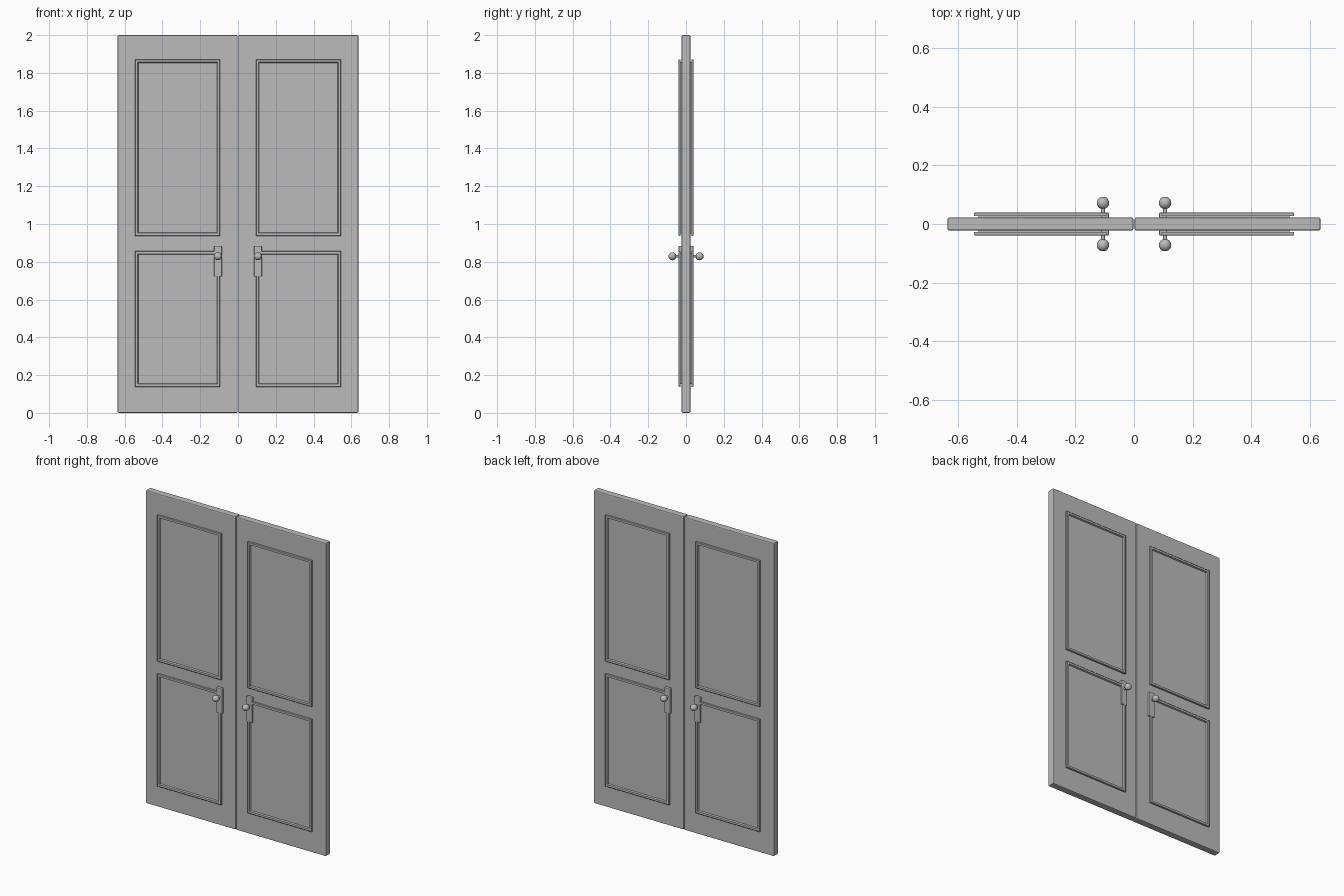
import bpy, math

if "Cube" in bpy.data.objects:
    bpy.data.objects.remove(bpy.data.objects["Cube"])

grey = bpy.data.materials.new("painted grey")
grey.diffuse_color = (0.5, 0.5, 0.5, 1)
grey.use_nodes = True
grey.node_tree.nodes["Principled BSDF"].inputs["Base Color"].default_value = grey.diffuse_color


def finish(ob, name, bevel=0.0, segments=2):
    ob.name = name
    ob.data.materials.append(grey)
    if bevel:
        m = ob.modifiers.new("bevel", "BEVEL")
        m.width = bevel
        m.segments = segments
    return ob


def box(name, x, y, z, bevel=0.0):
    """Box from (min, max) pairs, in any order."""
    x, y, z = sorted(x), sorted(y), sorted(z)
    verts = [(a, b, c) for a in x for b in y for c in z]
    faces = [(0, 1, 3, 2), (4, 6, 7, 5), (0, 4, 5, 1),
             (2, 3, 7, 6), (0, 2, 6, 4), (1, 5, 7, 3)]
    me = bpy.data.meshes.new(name)
    me.from_pydata(verts, [], faces)
    ob = bpy.data.objects.new(name, me)
    bpy.context.collection.objects.link(ob)
    return finish(ob, name, bevel)


def ring(name, x, y, z, w):
    """Rectangular picture-frame moulding of width w, with a softened front."""
    x, z = sorted(x), sorted(z)
    back, front = y
    # cross-section: (inset from outer edge, depth)
    prof = [(0, back), (0, front - (front - back) * 0.2), (w * 0.15, front),
            (w * 0.8, front), (w, back)]
    verts = []
    for i, d in prof:
        verts += [(x[0] + i, d, z[0] + i), (x[1] - i, d, z[0] + i),
                  (x[1] - i, d, z[1] - i), (x[0] + i, d, z[1] - i)]
    n = len(prof)
    faces = []
    for k in range(n):
        for j in range(4):
            a, b = k * 4, ((k + 1) % n) * 4
            f = (a + j, a + (j + 1) % 4, b + (j + 1) % 4, b + j)
            faces.append(f if front < 0 else f[::-1])
    me = bpy.data.meshes.new(name)
    me.from_pydata(verts, [], faces)
    ob = bpy.data.objects.new(name, me)
    bpy.context.collection.objects.link(ob)
    return finish(ob, name)


def smooth(ob):
    for p in ob.data.polygons:
        p.use_smooth = True


for sx, hand in ((-1, "left"), (1, "right")):
    # door leaf
    box(f"{hand}_leaf", (sx * 0.002, sx * 0.637), (-0.0225, 0.0225), (0, 2), 0.006)
    for sy, side in ((-1, "front"), (1, "back")):
        tag = f"{hand}_{side}"
        # upper and lower panels with overhanging mouldings
        for part, z0, z1 in (("upper", 0.937, 1.872), ("lower", 0.138, 0.857)):
            box(f"{tag}_{part}_panel", (sx * 0.109, sx * 0.53), (sy * 0.02, sy * 0.0295),
                (z0 + 0.014, z1 - 0.014))
            ring(f"{tag}_{part}_moulding", (sx * 0.094, sx * 0.546),
                 (sy * 0.028, sy * 0.039), (z0, z1), 0.019)
        # latch plate
        box(f"{tag}_latch_plate", (sx * 0.086, sx * 0.126), (sy * 0.02, sy * 0.0395),
            (0.722, 0.884), 0.004)
        # knob stem
        bpy.ops.mesh.primitive_cylinder_add(
            vertices=20, radius=0.007, depth=0.04,
            location=(sx * 0.106, sy * 0.05, 0.829), rotation=(math.pi / 2, 0, 0))
        finish(bpy.context.object, f"{tag}_knob_stem")
        bpy.ops.object.shade_smooth_by_angle()
        # knob
        bpy.ops.mesh.primitive_uv_sphere_add(
            segments=32, ring_count=16, radius=0.021,
            location=(sx * 0.106, sy * 0.072, 0.829), rotation=(math.pi / 2, 0, 0))
        smooth(finish(bpy.context.object, f"{tag}_knob"))
